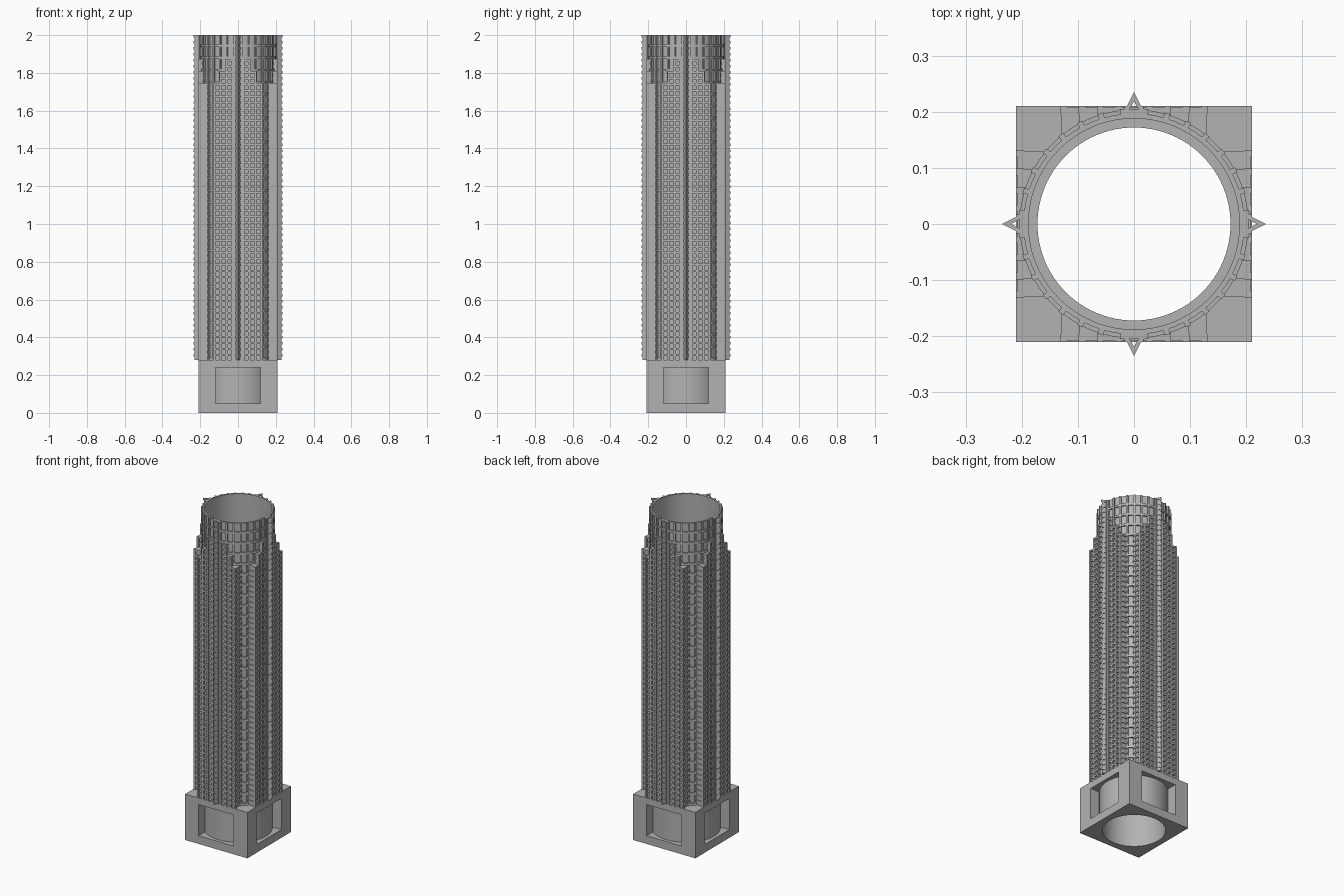
import bpy, bmesh
from math import sin, cos, pi, asin, sqrt
from mathutils import Matrix

if "Cube" in bpy.data.objects:
    bpy.data.objects.remove(bpy.data.objects["Cube"])

HALF, BASE_TOP, TOP = 0.21, 0.28, 2.0
ROWS = 54
STEP = (TOP - BASE_TOP) / ROWS
BAY = 0.0325
# half width in bays, top level in rows
TIERS = [(4, 46), (3, 48), (2, 50)]

stone = bpy.data.materials.new("grey stone")
stone.use_nodes = True
stone.diffuse_color = (0.45, 0.45, 0.45, 1)
stone.node_tree.nodes["Principled BSDF"].inputs["Base Color"].default_value = (0.45, 0.45, 0.45, 1)


def finish(name, bm, smooth=False):
    bmesh.ops.recalc_face_normals(bm, faces=bm.faces)
    mesh = bpy.data.meshes.new(name)
    bm.to_mesh(mesh)
    bm.free()
    mesh.materials.append(stone)
    obj = bpy.data.objects.new(name, mesh)
    bpy.context.collection.objects.link(obj)
    if smooth:
        bpy.ops.object.select_all(action='DESELECT')
        obj.select_set(True)
        bpy.context.view_layer.objects.active = obj
        bpy.ops.object.shade_smooth_by_angle(angle=pi / 6)
    return obj


def prism(bm, points, z0, z1):
    low = [bm.verts.new((x, y, z0)) for x, y in points]
    high = [bm.verts.new((x, y, z1)) for x, y in points]
    bm.faces.new(low[::-1])
    bm.faces.new(high)
    for i in range(len(points)):
        j = (i + 1) % len(points)
        bm.faces.new((low[i], low[j], high[j], high[i]))


def box(bm, x0, x1, y0, y1, z0, z1):
    prism(bm, [(x0, y0), (x1, y0), (x1, y1), (x0, y1)], z0, z1)


def loft_ring(bm, outer, inner, z0, z1):
    """Closed tube between two matching outlines."""
    loops = [[bm.verts.new((x, y, z)) for x, y in pts]
             for pts, z in ((outer, z0), (outer, z1), (inner, z1), (inner, z0))]
    n = len(outer)
    for k in range(4):
        a, b = loops[k], loops[(k + 1) % 4]
        for i in range(n):
            j = (i + 1) % n
            bm.faces.new((a[i], a[j], b[j], b[i]))


def circle(r, n=96):
    return [(r * cos(2 * pi * i / n), r * sin(2 * pi * i / n)) for i in range(n)]


def wing(bm, w, depth, z0, z1, r=0.193):
    """Slab with a flat front and a back that hugs the round core."""
    a = asin(w / r)
    arc = [(r * sin(a - 2 * a * i / 12), -r * cos(a - 2 * a * i / 12)) for i in range(13)]
    prism(bm, [(-w, -depth), (w, -depth)] + arc, z0, z1)


def four_sides(bm):
    source = bm.verts[:] + bm.edges[:] + bm.faces[:]
    for k in (1, 2, 3):
        copy = bmesh.ops.duplicate(bm, geom=source)["geom"]
        verts = [v for v in copy if isinstance(v, bmesh.types.BMVert)]
        bmesh.ops.rotate(bm, verts=verts, cent=(0, 0, 0), matrix=Matrix.Rotation(k * pi / 2, 3, 'Z'))


def level(n):
    return BASE_TOP + n * STEP


# Square base with a round shaft and an opening in each side
bm = bmesh.new()
box(bm, -HALF, HALF, -HALF, HALF, 0, BASE_TOP)
base = finish("base", bm)
cutters = []
bm = bmesh.new()
prism(bm, circle(0.18), -0.1, 0.4)
cutters.append(finish("shaft_cutter", bm))
for name, sx, sy in (("side_cutter", 0.3, 0.118), ("front_cutter", 0.118, 0.3)):
    bm = bmesh.new()
    box(bm, -sx, sx, -sy, sy, 0.05, 0.24)
    cutters.append(finish(name, bm))
for c in cutters:
    c.hide_render = True
    mod = base.modifiers.new(c.name, 'BOOLEAN')
    mod.operation, mod.solver, mod.object = 'DIFFERENCE', 'EXACT', c
graph = bpy.context.evaluated_depsgraph_get()
cut_mesh = bpy.data.meshes.new_from_object(base.evaluated_get(graph))
base.modifiers.clear()
base.data = cut_mesh
for c in cutters:
    bpy.data.objects.remove(c)

# Round lining inside the base
bm = bmesh.new()
loft_ring(bm, circle(0.19), circle(0.172), 0, BASE_TOP)
finish("base_lining", bm, True)

# Round tower core, open at the top
bm = bmesh.new()
loft_ring(bm, circle(0.197), circle(0.188), BASE_TOP, TOP)
finish("tower_core", bm, True)

# Window bands around the core
bm = bmesh.new()
for n in range(0, ROWS, 2):
    z = level(n)
    loft_ring(bm, circle(0.204), circle(0.192), z, z + 0.013)
finish("core_bands", bm, True)

# Upright ribs around the core
bm = bmesh.new()
COLUMNS = 32
for i in range(COLUMNS):
    start = len(bm.verts)
    box(bm, -0.005, 0.005, -0.206, -0.193, BASE_TOP, TOP)
    bm.verts.ensure_lookup_table()
    bmesh.ops.rotate(bm, verts=bm.verts[start:], cent=(0, 0, 0),
                     matrix=Matrix.Rotation((i + 0.5) * 2 * pi / COLUMNS, 3, 'Z'))
finish("core_ribs", bm)

# Stepped wings: recessed walls
bm = bmesh.new()
bottom = 0
for bays, top in TIERS:
    wing(bm, bays * BAY - 0.005, 0.2, level(bottom), level(top) - 0.002)
    bottom = top
four_sides(bm)
finish("wing_walls", bm)

# Stepped wings: floor bands
bm = bmesh.new()
bottom = 0
for bays, top in TIERS:
    for n in range(bottom, top):
        z = level(n + 1)
        wing(bm, bays * BAY, 0.208, z - 0.011, z)
    bottom = top
four_sides(bm)
finish("wing_bands", bm)

# Stepped wings: upright ribs
bm = bmesh.new()
for bays, top in TIERS:
    for k in {bays, 1} if bays == 2 else {bays}:
        for s in (-1, 1):
            x = s * (k * BAY - 0.005)
            box(bm, x - 0.006, x + 0.006, -HALF, -0.196, BASE_TOP, level(top))
four_sides(bm)
finish("wing_ribs", bm)


# Hollow pointed fin up the middle of each side
def triangle(half, back, tip):
    return [(-half, -back), (half, -back), (0, -tip)]


bm = bmesh.new()
hole = triangle(0.008, 0.204, 0.219)
loft_ring(bm, triangle(0.016, 0.197, 0.229), hole, BASE_TOP, TOP)
for n in range(ROWS):
    z = level(n + 1)
    loft_ring(bm, triangle(0.019, 0.197, 0.235), hole, z - 0.013, z)
# Fin side cheeks
for s in (-1, 1):
    box(bm, s * 0.014 - 0.003, s * 0.014 + 0.003, -0.21, -0.193, BASE_TOP, TOP)
four_sides(bm)
finish("pointed_fins", bm)
